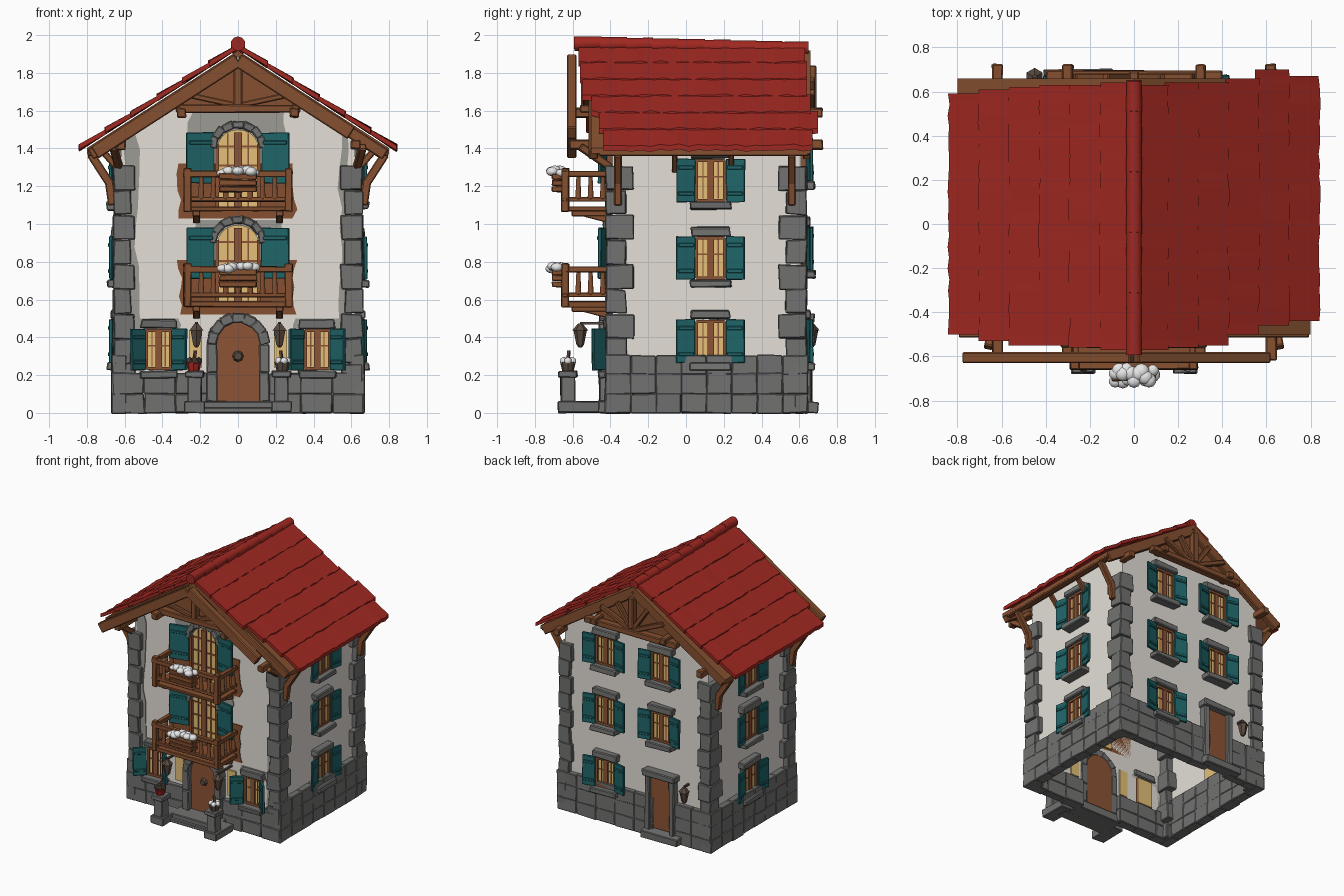
import bpy, bmesh, math, random
from mathutils import Matrix, Vector, Euler

if "Cube" in bpy.data.objects:
    bpy.data.objects.remove(bpy.data.objects["Cube"])
random.seed(4)
COL = {"roof_red": (.355, .021, .015), "plaster_white": (.78, .745, .685), "stone_grey": (.168, .168, .165),
       "timber": (.235, .08, .029), "door_wood": (.26, .088, .035), "shutter_teal": (.014, .13, .14),
       "window_yellow": (.78, .53, .19), "snow_white": (.8, .8, .8), "plaster_grey": (.34, .33, .3),
       "iron": (.1, .068, .05)}
MATS = {}
for k, c in COL.items():
    MATS[k] = bpy.data.materials.new(k)
    MATS[k].diffuse_color = (*c, 1)
PARTS, I = {}, Matrix()

def part(name, mat, bevel=0):
    if name not in PARTS:
        PARTS[name] = (bmesh.new(), mat, bevel)
    return PARTS[name][0]

def box(bm, c, s, rot=(0, 0, 0), M=I, jit=0.0):
    T = M @ Matrix.Translation(c) @ Euler(rot).to_matrix().to_4x4() @ Matrix.Diagonal((*s, 1))
    for v in bmesh.ops.create_cube(bm, size=1, matrix=T)["verts"]:
        v.co += Vector([random.uniform(-jit, jit) for _ in range(3)])

def beam(bm, a, b, w, h, M=I):
    a, b = Vector(a), Vector(b)
    R = (b - a).to_track_quat('Y', 'Z').to_matrix().to_4x4()
    bmesh.ops.create_cube(bm, size=1, matrix=M @ Matrix.Translation((a + b) / 2) @ R
                          @ Matrix.Diagonal((w, (b - a).length, h, 1)))

def cone(bm, c, r1, r2, h, n=8, M=I):
    bmesh.ops.create_cone(bm, cap_ends=True, segments=n, radius1=r1, radius2=r2, depth=h,
                          matrix=M @ Matrix.Translation(c))

def prism(bm, pts, y0, y1, M=I):
    a = [bm.verts.new(M @ Vector((x, y0, z))) for x, z in pts]
    b = [bm.verts.new(M @ Vector((x, y1, z))) for x, z in pts]
    bm.faces.new(a)
    bm.faces.new(b[::-1])
    for i in range(len(a)):
        j = (i + 1) % len(a)
        bm.faces.new((a[j], a[i], b[i], b[j]))

def arch(w, z0, spring, rise):
    return [(-w / 2, z0), (w / 2, z0)] + [(w / 2 * math.cos(t * math.pi / 10), spring + rise * math.sin(t * math.pi / 10))
                                          for t in range(11)]

def patch(bm, x0, x1, z0, z1, n=7, j=.02):
    # ragged thin plaster patch on the front wall
    r = lambda: random.uniform(-j, j)
    lerp = lambda a, b, t: a + (b - a) * t
    pts = [(x0 + r(), lerp(z1, z0, i / n)) for i in range(n + 1)] + [(x1 + r(), lerp(z0, z1, i / n)) for i in range(n + 1)]
    prism(bm, pts, -.396, -.39)

stone = part("quoins_and_base", "stone_grey", .005)
trim = part("window_stone_trim", "stone_grey", .006)
wood = part("roof_timbers", "timber", .006)
pane = part("window_panes", "window_yellow")
frame = part("window_frames", "door_wood")
shut = part("shutters", "shutter_teal", .003)
snow = part("snow", "snow_white")

# plaster walls: an open shell with gables
X, YF, YB = .62, -.39, .61
walls = part("walls", "plaster_white")
gable = lambda y: [walls.verts.new((x, y, z)) for x, z in ((-X, 0), (X, 0), (X, 1.48), (0, 1.88), (-X, 1.48))]
f, b = gable(YF), gable(YB)
walls.faces.new(f)
walls.faces.new(b[::-1])
walls.faces.new((f[2], f[1], b[1], b[2]))
walls.faces.new((f[0], f[4], b[4], b[0]))
worn = part("worn_plaster", "plaster_grey")
for s in (-1, 1):
    patch(worn, *sorted((s * .535, s * .59)), .25, 1.5, 12)
    patch(worn, *sorted((s * .3, s * .55)), .43, .5, 2)
patch(worn, -.25, .25, 1.42, 1.6, 3)
patch(worn, -.22, .22, .94, 1.02, 3)
brick = part("bare_wall_patches", "timber")
for z in (.52, 1.03):
    patch(brick, -.31, .3, z, z + .29, 6, .015)

# stone base blocks and alternating corner quoins
for row, (z, h) in enumerate(((.05, .1), (.155, .11), (.255, .1))):
    for i in range(8):
        y = -.36 + i * .134
        for s in (-1, 1):
            box(stone, (s * .63, y, z), (.08, .136, h + .003), jit=.004)
        x = -.58 + i * .166
        if row < 2 and abs(x) > .18:
            box(stone, (x, -.39, z), (.168, .08, h + .003), jit=.004)
        if not -.36 < x < -.12:
            box(stone, (x, .61, z), (.168, .07, h + .003), jit=.004)
for sx in (-1, 1):
    for sy, yo in ((-1, -.425), (1, .64)):
        for i in range(10):
            lx, ly = (.115, .15) if i % 2 else (.095, .11)
            box(stone, (sx * (.66 - lx / 2), yo - sy * ly / 2, .065 + i * .131), (lx, ly, .129), jit=.006)

def shutter(M, side, hx, w, h, ang, z=0):
    H = M @ Matrix.Translation((side * hx, -.035, z)) @ Matrix.Rotation(-side * ang, 4, 'Z')
    box(shut, (side * w / 2, 0, 0), (w, .018, h), M=H, jit=.003)
    for k in (-.3, .3):
        box(shut, (side * w / 2, -.01, k * h), (w * .85, .012, .02), M=H)

def window(M, w=.15, h=.21, ang=.2, sw=.1):
    # local frame: wall plane at y = 0, outside is -y
    box(pane, (0, -.004, 0), (w, .03, h), M=M)
    for s in (-1, 1):
        box(frame, (s * w / 2, -.015, 0), (.018, .035, h), M=M)
        box(frame, (0, -.015, s * h / 2), (w, .035, .016), M=M)
        box(frame, (s * w * .27, -.015, .01), (.006, .016, h), M=M)
        shutter(M, s, w / 2 + .008, sw, h + .02, ang)
    box(frame, (0, -.015, 0), (.034, .03, h), M=M)
    box(frame, (0, -.015, .02), (w, .016, .008), M=M)
    box(trim, (0, -.03, -h / 2 - .03), (w + .07, .09, .042), M=M, jit=.006)
    box(trim, (0, -.02, h / 2 + .035), (w + .06, .06, .05), M=M, jit=.006)

T, RZ = Matrix.Translation, lambda a: Matrix.Rotation(a, 4, 'Z')
for z in (.38, .82, 1.23):
    for s in (-1, 1):
        window(T((s * X, .13, z)) @ RZ(s * math.pi / 2))
for x, z in ((.25, .38), (.25, .87), (-.23, .87), (.25, 1.34), (-.23, 1.34)):
    window(T((x, YB, z)) @ RZ(math.pi))
for s in (-1, 1):
    window(T((s * .42, YF, .335)), .13, .2, .75, .1)
    box(pane, (s * .225, -.393, .34), (.07, .02, .2))  # sidelights by the door

# arched doors with ring stones
def stone_arch(M, r_in, r_out, spring, z0):
    n, rm = 7, (r_in + r_out) / 2
    for i in range(n):
        a = (i + .5) * math.pi / n
        box(trim, (rm * math.cos(a), -.03, spring + rm * math.sin(a)), (r_out - r_in, .08, rm * math.pi / n * 1.1),
            (0, -a, 0), M, .004)
    for s in (-1, 1):
        for k in range(2):
            hh = (spring - z0) / 2
            box(trim, (s * rm, -.03, z0 + hh * (k + .5)), (r_out - r_in, .08, hh), M=M, jit=.004)

front = T((0, YF, 0))
door = part("doors", "door_wood")
prism(door, arch(.23, .06, .37, .11), -.42, -.38)
stone_arch(front, .11, .165, .365, .06)
iron = part("lanterns_and_iron", "iron")
cone(iron, (0, 0, 0), .03, .02, .02, 8, T((0, -.43, .3)) @ Matrix.Rotation(math.pi / 2, 4, 'X'))
box(stone, (0, -.47, .03), (.4, .18, .06), jit=.005)
box(stone, (0, -.54, .014), (.44, .09, .028))
box(door, (-.23, .62, .27), (.17, .04, .4))  # back door
for s in (-1, 1):
    box(trim, (-.23 + s * .105, .63, .25), (.045, .07, .46), jit=.005)
box(trim, (-.23, .64, .5), (.28, .08, .05), jit=.005)
box(stone, (-.25, .655, .03), (.32, .09, .06), jit=.005)

# balcony storeys: arched window, shutters, railing, planter with snow
bal = part("balconies", "timber", .004)
for z in (1.08, .575):
    M = T((0, YF, z))
    prism(pane, arch(.22, 0, .32, .1), -.02, .01, M)
    for s in (-1, 1):
        box(frame, (s * .11, -.02, .17), (.02, .04, .34), M=M)
        box(frame, (s * .055, -.02, .2), (.008, .014, .4), M=M)
        shutter(M, s, .125, .15, .27, .22, .27)
    box(frame, (0, -.02, .2), (.04, .035, .41), M=M)
    for k in (.12, .23, .33):
        box(frame, (0, -.02, k), (.2, .014, .01), M=M)
    for i in range(7):
        a = math.pi * (i + .5) / 7
        box(trim, (.13 * math.cos(a), -.02, .33 + .115 * math.sin(a)), (.04, .06, .064), (0, -a, 0), M, .005)
    box(bal, (0, -.14, 0), (.56, .24, .028), M=M, jit=.004)
    for zz, t in ((.05, .024), (.185, .032)):
        box(bal, (0, -.25, zz), (.58, t * 1.2, t), M=M, jit=.003)
        for s in (-1, 1):
            box(bal, (s * .268, -.14, zz), (t * 1.1, .24, t), M=M)
    for i in range(9):
        if i % 8:
            cone(bal, (-.26 + i * .065, -.25, .115), .018, .012, .13, 6, M)
    for s in (-1, 1):
        for k in range(3):
            cone(bal, (s * .268, -.05 - k * .065, .115), .018, .012, .13, 6, M)
        box(bal, (s * .268, -.25, .1), (.04, .04, .23), M=M, jit=.003)
        beam(bal, (s * .22, -.2, -.01), (s * .22, -.01, -.06), .035, .035, M)
        box(bal, (s * .22, -.11, -.025), (.04, .21, .03), M=M)
    for k in range(3):
        box(bal, (0, -.285, .105 + k * .033), (.2, .07, .031), M=M, jit=.003)
    for i in range(11):
        p = (-.085 + i * .017, -.295 + random.uniform(-.028, .028), .195 + random.uniform(-.008, .01))
        bmesh.ops.create_icosphere(snow, subdivisions=2, radius=random.uniform(.028, .036),
                                   matrix=M @ T(p) @ Matrix.Diagonal((1, 1, .75, 1)))

# gate pillars with pots, and lanterns
pots = part("flower_pots", "roof_red")
for s in (-1, 1):
    box(stone, (s * .23, -.57, .03), (.11, .22, .06), jit=.004)
    box(stone, (s * .23, -.625, .12), (.075, .075, .16), jit=.004)
    box(stone, (s * .23, -.625, .205), (.1, .1, .035), jit=.004)
    cone(pots if s < 0 else iron, (s * .235, -.625, .245), .03, .042, .05)
    for k in range(5):
        bmesh.ops.create_icosphere(snow if s > 0 else iron, subdivisions=1, radius=.022,
                                   matrix=T((s * .235 + .026 * math.cos(k * 1.26), -.625 + .026 * math.sin(k * 1.26), .275)))
    beam(iron, (s * .235, -.625, .27), (s * .225, -.62, .33), .014, .014)

def lantern(x, y, yw):
    cone(iron, (x, y, .4), .02, .036, .08, 6)
    cone(iron, (x, y, .455), .042, .012, .035, 6)
    cone(iron, (x, y, .355), .01, .02, .015, 6)
    beam(iron, (x, y, .475), (x, yw, .475), .014, .014)
lantern(-.22, -.56, YF)
lantern(.22, -.56, YF)
lantern(-.45, .665, YB)

# roof: timber deck, overlapping wavy tile courses, ridge
SL, TOP = .645, 1.918
deck, tiles = part("roof_deck", "timber"), part("roof_tiles", "roof_red")
ends = {1: [(-.57, .63), (-.56, .64), (-.55, .64), (-.5, .66), (-.46, .7), (-.44, .67)],
        -1: [(-.57, .64), (-.56, .63), (-.55, .63), (-.55, .62), (-.53, .61), (-.5, .59)]}
for s in (-1, 1):
    prism(deck, [(0, TOP), (s * .8, TOP - SL * .8), (s * .8, TOP - .03 - SL * .8), (0, TOP - .035)], -.5, .66)
    for i, (y0, y1) in enumerate(ends[s]):
        xa, xb, rows = i * .137, (i + 1) * .137 + .018, []
        for k in range(23):
            y, r = y0 + (y1 - y0) * k / 22, (lambda a: random.uniform(-a, a))
            dip = .006 if k % 2 else 0
            za, zb, x = TOP + .012 - SL * xa, TOP + .036 + r(.004) - dip - SL * xb, xb + r(.005)
            rows.append([tiles.verts.new(p) for p in ((s * xa, y, za + .022), (s * x, y, zb + .008),
                                                      (s * x, y, zb - .02), (s * xa, y, za - .004))])
        for p, q in zip(rows, rows[1:]):
            for m in range(4):
                tiles.faces.new((p[m], p[m - 1], q[m - 1], q[m]))
        tiles.faces.new(rows[0])
        tiles.faces.new(rows[-1][::-1])
ridge = part("ridge_cap", "roof_red")
for k in range(9):
    R = T((0, -.52 + k * .137, 1.956 - k * .0035)) @ Matrix.Rotation(math.pi / 2 + .03, 4, 'X')
    cone(ridge, (0, 0, 0), .035, .039, .145, 10, R)

# gable trusses, bargeboards, outlookers
for s, e in ((-1, .76), (1, .6)):
    beam(wood, (0, -.605, 1.868), (s * e, -.605, 1.868 - SL * e), .05, .075)
    beam(wood, (0, -.49, 1.87), (s * .78, -.49, 1.87 - SL * .78), .05, .06)
    beam(wood, (0, .64, 1.87), (s * .78, .64, 1.87 - SL * .78), .04, .065)
    beam(wood, (s * .02, -.53, 1.63), (s * .25, -.53, 1.68), .03, .03)
    for x, z in ((.3, 1.59), (.62, 1.42)):
        box(wood, (s * x, -.5, z), (.05, .23, .05), jit=.004)
        box(wood, (s * x, .665, z), (.05, .12, .05), jit=.004)
    # curved eave braces at the corners, and short ones between
    for y in (-.36, .56):
        beam(wood, (s * .665, y, 1.1), (s * .685, y, 1.24), .04, .045)
        beam(wood, (s * .683, y, 1.22), (s * .78, y, 1.37), .04, .045)
    for y in (-.06, .24):
        beam(wood, (s * .625, y, 1.28), (s * .72, y, 1.39), .03, .035)
    beam(wood, (s * .775, -.46, 1.38), (s * .775, .65, 1.38), .045, .04)
    beam(wood, (0, .665, 1.58), (s * .27, .665, 1.7), .035, .035)
    beam(wood, (0, .665, 1.58), (s * .13, .665, 1.77), .035, .035)
    beam(wood, (s * .63, -.4, 1.3), (s * .66, -.56, 1.41), .04, .04)
for y in (-.53, .665):
    box(wood, (0, y, 1.61 if y < 0 else 1.57), (.66 if y < 0 else .8, .06, .045), jit=.003)
    box(wood, (0, y, 1.72), (.045, .05, .24))
prism(wood, [(-.3, 1.62), (.3, 1.62), (.27, 1.7), (0, 1.87), (-.27, 1.7)], -.5, -.47)
prism(wood, [(-.36, 1.57), (.36, 1.57), (.3, 1.66), (0, 1.85), (-.3, 1.66)], .612, .63)

# turn every collected part into an object
for name, (bm, mat, bevel) in PARTS.items():
    if name != "walls":
        bmesh.ops.recalc_face_normals(bm, faces=bm.faces)
    me = bpy.data.meshes.new(name)
    bm.to_mesh(me)
    bm.free()
    me.materials.append(MATS[mat])
    ob = bpy.data.objects.new(name, me)
    bpy.context.collection.objects.link(ob)
    if bevel:
        mod = ob.modifiers.new("soft_edges", 'BEVEL')
        mod.width, mod.segments = bevel, 1
    if name in ("snow", "ridge_cap", "roof_tiles"):
        bpy.context.view_layer.objects.active = ob
        ob.select_set(True)
        bpy.ops.object.shade_smooth_by_angle(angle=.8)
        ob.select_set(False)

for m in bpy.data.materials:
    if m.users and not m.is_grease_pencil:
        m.use_nodes = True
        m.node_tree.nodes["Principled BSDF"].inputs["Base Color"].default_value = m.diffuse_color
